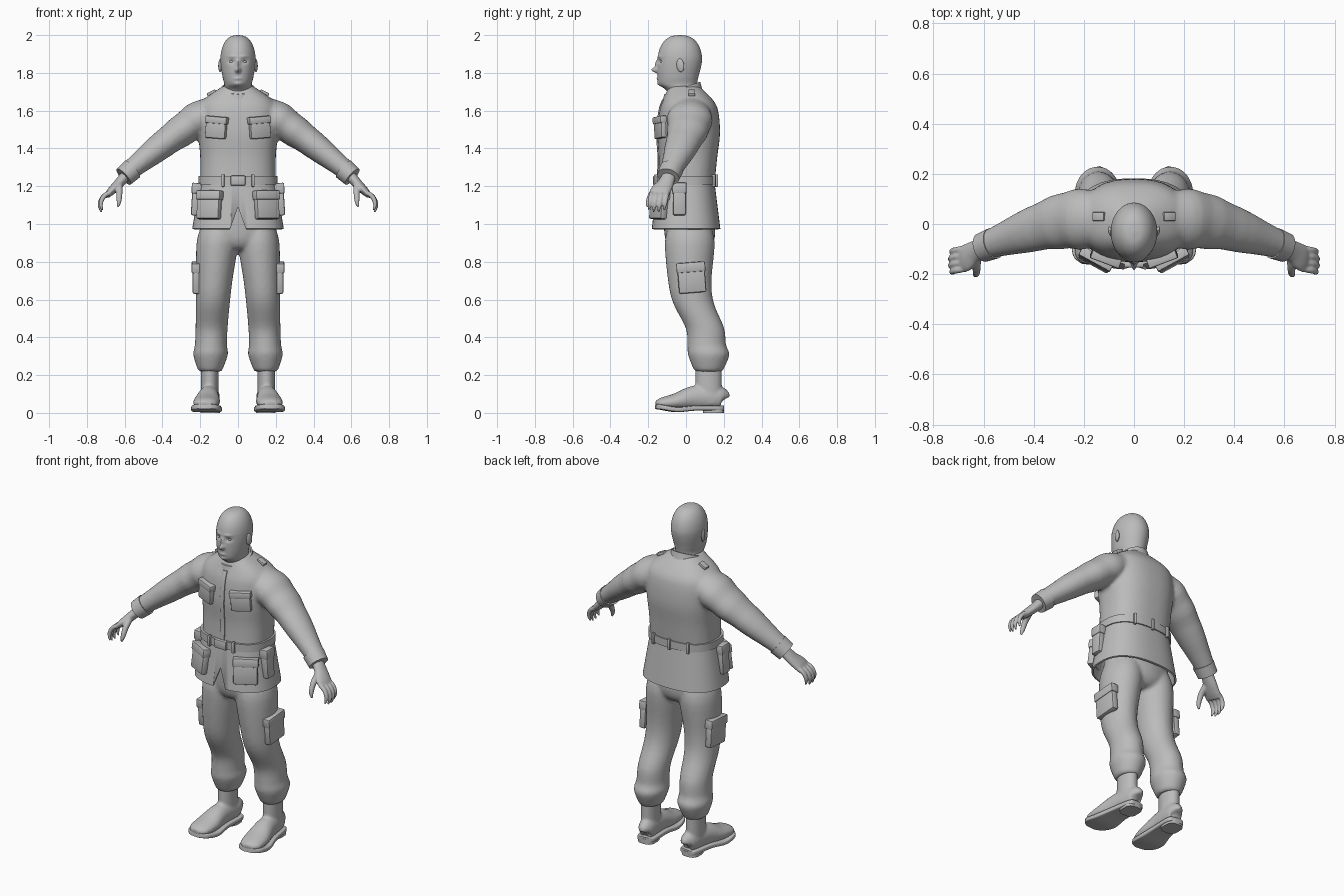
import bpy
import bmesh
import math
from mathutils import Vector, Matrix, Euler

if "Cube" in bpy.data.objects:
    bpy.data.objects.remove(bpy.data.objects["Cube"])

grey = bpy.data.materials.new("plain_grey")
grey.use_nodes = True
grey.diffuse_color = (.5, .5, .5, 1)
grey.node_tree.nodes["Principled BSDF"].inputs["Base Color"].default_value = grey.diffuse_color

ALONG_X, ALONG_Y, ALONG_Z = Vector((1, 0, 0)), Vector((0, 1, 0)), Vector((0, 0, 1))


def smooth_rows(rows, steps):
    """Fill in a smooth curve between the rows of a loft."""
    result, last = [], len(rows) - 1
    for index in range(last):
        before, start, end, after = (rows[max(0, min(last, index + k))] for k in (-1, 0, 1, 2))
        for step in range(steps):
            t = step / steps
            result.append([b + t / 2 * (c - a + t * (2 * a - 5 * b + 4 * c - d + t * (3 * (b - c) + d - a)))
                           for a, b, c, d in zip(before, start, end, after)])
    return result + [list(rows[last])]


def loft(bm, rows, side=None, power=2, steps=4, sides=32, ripple=0):
    """Skin rings of (x, y, z, width, depth); rings lie level unless a side axis is given."""
    rows = smooth_rows(rows, steps)
    rings = []
    for index, (x, y, z, width, depth) in enumerate(rows):
        across, along = ALONG_X, ALONG_Y
        if side:
            ahead, behind = rows[min(index + 1, len(rows) - 1)], rows[max(index - 1, 0)]
            tangent = (Vector(ahead[:3]) - Vector(behind[:3])).normalized()
            along = (side - tangent * side.dot(tangent)).normalized()
            across = along.cross(tangent)
        swell = 1 + ripple * math.sin(index * 1.6)
        ring = []
        for corner in range(sides):
            angle = math.tau * corner / sides
            cos, sin = math.cos(angle), math.sin(angle)
            u = math.copysign(abs(cos) ** (2 / power), cos) * width * swell
            v = math.copysign(abs(sin) ** (2 / power), sin) * depth * swell
            ring.append(bm.verts.new(Vector((x, y, z)) + across * u + along * v))
        rings.append(ring)
    for lower, upper in zip(rings, rings[1:]):
        for corner in range(sides):
            after = (corner + 1) % sides
            bm.faces.new((lower[corner], lower[after], upper[after], upper[corner]))
    bm.faces.new(rings[0])
    bm.faces.new(rings[-1])


def central(rows):
    """Rows of (z, y, width, depth) placed on the middle plane."""
    return [(0, y, z, width, depth) for z, y, width, depth in rows]


def placed(loc, size, turn):
    return Matrix.Translation(loc) @ Euler(turn).to_matrix().to_4x4() @ Matrix.Diagonal((*size, 1))


def box(bm, loc, size, turn=(0, 0, 0), bevel=.006):
    verts = bmesh.ops.create_cube(bm, size=1, matrix=placed(loc, size, turn))["verts"]
    edges = list({edge for vert in verts for edge in vert.link_edges})
    bmesh.ops.bevel(bm, geom=edges, offset=bevel, segments=2, profile=.5, affect='EDGES')


def ball(bm, loc, size, turn=(0, 0, 0)):
    bmesh.ops.create_uvsphere(bm, u_segments=20, v_segments=12, radius=1, matrix=placed(loc, size, turn))


def mirror(bm):
    geometry = bm.verts[:] + bm.edges[:] + bm.faces[:]
    for item in bmesh.ops.duplicate(bm, geom=geometry)["geom"]:
        if isinstance(item, bmesh.types.BMVert):
            item.co.x = -item.co.x


def finish(bm, name, both=False, voxel=0):
    """Make the object; a voxel size fuses overlapping pieces into one soft skin."""
    if both:
        mirror(bm)
    bmesh.ops.recalc_face_normals(bm, faces=bm.faces[:])
    mesh = bpy.data.meshes.new(name)
    bm.to_mesh(mesh)
    bm.free()
    mesh.materials.append(grey)
    part = bpy.data.objects.new(name, mesh)
    bpy.context.scene.collection.objects.link(part)
    bpy.ops.object.select_all(action='DESELECT')
    part.select_set(True)
    bpy.context.view_layer.objects.active = part
    bpy.ops.object.shade_smooth_by_angle(angle=math.radians(40))
    if voxel:
        fuse = part.modifiers.new("fuse", 'REMESH')
        fuse.mode, fuse.voxel_size, fuse.use_smooth_shade = 'VOXEL', voxel, True
        soften = part.modifiers.new("soften", 'SMOOTH')
        soften.factor, soften.iterations = .5, 4
    return part


# Head: neck and jaw rows, a domed skull, then soft bumps for the face
bm = bmesh.new()
rows = [(1.62, -.01, .07, .075), (1.7, -.02, .074, .08), (1.74, -.042, .073, .1),
        (1.78, -.042, .082, .108), (1.83, -.036, .09, .115)]
for step in range(7):
    angle = math.radians(88) * step / 6
    shrink = math.cos(angle) ** .8
    rows.append((1.87 + .13 * math.sin(angle), -.032, .093 * shrink, .117 * shrink))
loft(bm, central(rows), steps=10, sides=96)
face_bumps = {
    "nose": (0, 1.815, .013, .013, -.03), "bridge": (0, 1.845, .01, .025, -.013),
    "eye_socket": (.034, 1.86, .015, .011, .01), "brow": (.03, 1.887, .022, .008, -.005),
    "lips": (0, 1.77, .02, .008, -.006), "chin": (0, 1.74, .02, .012, -.008),
}
for vert in bm.verts:
    if vert.co.y < -.06:
        x, z = abs(vert.co.x), vert.co.z
        vert.co.y += sum(push * math.exp(-((x - bx) / wide) ** 2 - ((z - bz) / tall) ** 2)
                         for bx, bz, wide, tall, push in face_bumps.values())
finish(bm, "head")

bm = bmesh.new()
ball(bm, loc=(.034, -.124, 1.86), size=(.013, .012, .01))
finish(bm, "eyes", both=True)

bm = bmesh.new()
ball(bm, loc=(.094, -.03, 1.84), size=(.009, .021, .036), turn=(.15, 0, -.3))
finish(bm, "ears", both=True)

# Jacket body fused with the sleeves
bm = bmesh.new()
sleeve = [(.1, .02, 1.6, .08, .1), (.2, .02, 1.56, .094, .12), (.29, .01, 1.5, .085, .11),
          (.4, -.02, 1.42, .073, .09), (.59, -.085, 1.27, .05, .055)]
loft(bm, sleeve, side=ALONG_Y, ripple=.02)
mirror(bm)
jacket = central([(1.2, 0, .2, .15), (1.35, .01, .2, .155), (1.48, .014, .21, .166),
                  (1.6, .015, .21, .155), (1.66, .01, .18, .13), (1.73, -.01, .08, .08)])
loft(bm, jacket, power=2.5, sides=48)
finish(bm, "jacket", voxel=.011)

# Front placket follows the chest
bm = bmesh.new()
loft(bm, [(0, y - depth, z, .014, .006) for x, y, z, width, depth in jacket[:5]], power=6, sides=16)
finish(bm, "placket")

# Flared jacket skirt, hollow, with a vent cut in the front
bm = bmesh.new()
rows = []
for z, inset in ((1.23, 0), (.975, 0), (.972, .01), (1.12, .01)):
    flare = 1.23 - z
    rows.append((z, 0, .2 + flare / 6 - inset, .15 + flare / 8 - inset))
loft(bm, central(rows), power=2.5, steps=1, sides=64)
skirt = finish(bm, "jacket_skirt")

bm = bmesh.new()
wedge = bm.faces.new([bm.verts.new(point) for point in ((0, -.3, 1.09), (-.05, -.3, .95), (.05, -.3, .95))])
for item in bmesh.ops.extrude_face_region(bm, geom=[wedge])["geom"]:
    if isinstance(item, bmesh.types.BMVert):
        item.co.y = -.05
cutter = finish(bm, "vent_cutter")
cutter.hide_render = cutter.hide_viewport = True
vent = skirt.modifiers.new("vent", 'BOOLEAN')
vent.operation, vent.object, vent.solver = 'DIFFERENCE', cutter, 'EXACT'

# Standing collar, higher at the back
bm = bmesh.new()
rows = [(z, -.02, width, width + .007)
        for z, width in ((1.66, .104), (1.7, .093), (1.72, .088), (1.72, .08), (1.67, .075))]
loft(bm, central(rows), steps=1, sides=48)
for vert in bm.verts:
    vert.co.z += .35 * (vert.co.y + .02)
finish(bm, "collar")

# Belt, buckle and loops
bm = bmesh.new()
rows = [(z, 0, .2 + thick, .15 + thick) for z, thick in ((1.207, 0), (1.207, .01), (1.253, .01), (1.253, 0))]
loft(bm, central(rows), power=2.5, steps=1, sides=64)
finish(bm, "belt")

bm = bmesh.new()
box(bm, loc=(0, -.163, 1.23), size=(.078, .022, .052))
finish(bm, "buckle")

bm = bmesh.new()
for x, y, turn in ((.08, -.157, .12), (.115, .147, -.25), (0, .16, 0)):
    box(bm, loc=(x, y, 1.23), size=(.016, .02, .066), turn=(0, 0, turn), bevel=.004)
finish(bm, "belt_loops", both=True)

# Pockets, each a pouch under a slightly larger flap
pockets = {
    "chest_pockets": ((.115, -.136, 1.51), (.115, .034, .115), (0, -.08, .36)),
    "hip_pockets": ((.152, -.143, 1.1), (.135, .04, .15), (-.12, 0, .5)),
    "belt_pouches": ((.222, -.035, 1.13), (.046, .068, .17), (0, -.06, 0)),
    "cargo_pockets": ((.221, .03, .715), (.04, .145, .16), (.08, 0, 0)),
}
for name, (loc, size, turn) in pockets.items():
    bm = bmesh.new()
    wide, deep, tall = size
    box(bm, loc, size, turn, bevel=.01)
    lift = Euler(turn).to_matrix() @ ALONG_Z * (tall * .35)
    box(bm, Vector(loc) + lift, (wide + .008, deep + .008, tall * .33), turn)
    finish(bm, name, both=True)

# Shoulder straps
bm = bmesh.new()
box(bm, loc=(.14, .03, 1.694), size=(.05, .036, .018), turn=(0, .45, 0), bevel=.004)
finish(bm, "shoulder_straps", both=True)

# Cuffs
bm = bmesh.new()
loft(bm, [(.56, -.077, 1.29, .059, .063), (.605, -.094, 1.25, .055, .059)], side=ALONG_Y, steps=1)
finish(bm, "cuffs", both=True)

# Hands: a palm, four curling fingers and a thumb
bm = bmesh.new()
loft(bm, [(.59, -.087, 1.26, .03, .035), (.635, -.11, 1.21, .026, .044),
          (.67, -.135, 1.175, .022, .054), (.693, -.145, 1.15, .014, .05)], side=ALONG_Y)
for finger in range(4):
    point, rows = Vector((.68, -.18 + .027 * finger, 1.165)), []
    length = .028 + .004 * math.sin(finger)
    for joint in range(5):
        rows.append((*point, *[.013 * (1 - .6 * (joint / 4) ** 4)] * 2))
        curl = .5 + .45 * joint
        point = point + Vector((math.cos(curl), -.15, -math.sin(curl))) * length
    loft(bm, rows, side=ALONG_Y, sides=14)
thumb = [(.63, -.125, 1.215, .02), (.628, -.175, 1.17, .017), (.63, -.2, 1.12, .013), (.637, -.203, 1.09, .006)]
loft(bm, [(*row, row[-1]) for row in thumb], side=ALONG_X, sides=14)
finish(bm, "hands", both=True, voxel=.005)

# Trousers: bloused legs that spread downwards, fused with the hips
bm = bmesh.new()
leg = [(1, .02, .09), (.9, .02, .11), (.7, .02, .096), (.58, .04, .09), (.45, .1, .085),
       (.36, .11, .085), (.31, .12, .092), (.24, .12, .07), (.22, .12, .06)]
loft(bm, [(.15 - z * z / 20, y, z, width, width * 1.2) for z, y, width in leg])
mirror(bm)
loft(bm, central([(1.15, .01, .19, .13), (.95, .02, .2, .135), (.88, .02, .14, .11), (.86, .02, .07, .07)]))
finish(bm, "trousers", voxel=.011)

# Boots: shaft fused with a foot that turns outwards
bm = bmesh.new()
loft(bm, [(.15, .12, z, .046, .07) for z in (.27, .2, .13, .05)])
foot = [(.2, .07, .02, .03), (.18, .08, .045, .06), (.05, .08, .055, .065),
        (-.05, .06, .07, .045), (-.13, .05, .062, .03), (-.16, .046, .03, .016)]
loft(bm, [(.16 - y / 10, y, z, width, height) for y, z, width, height in foot], side=ALONG_Z)
finish(bm, "boots", both=True, voxel=.008)

# Soles follow the foot, with toe spring and a heel block
bm = bmesh.new()
sole = []
for y, z, width, height in foot:
    rise = .018 + .15 * max(-.05 - y, 0) + .008 * (y > 0)
    sole.append((.16 - y / 10, y, rise, width * 1.15, .014))
loft(bm, sole, side=ALONG_Z, power=6)
loft(bm, [(.147, .146, z, .051, .056) for z in (0, .03)], power=3, steps=1)
finish(bm, "soles", both=True)
